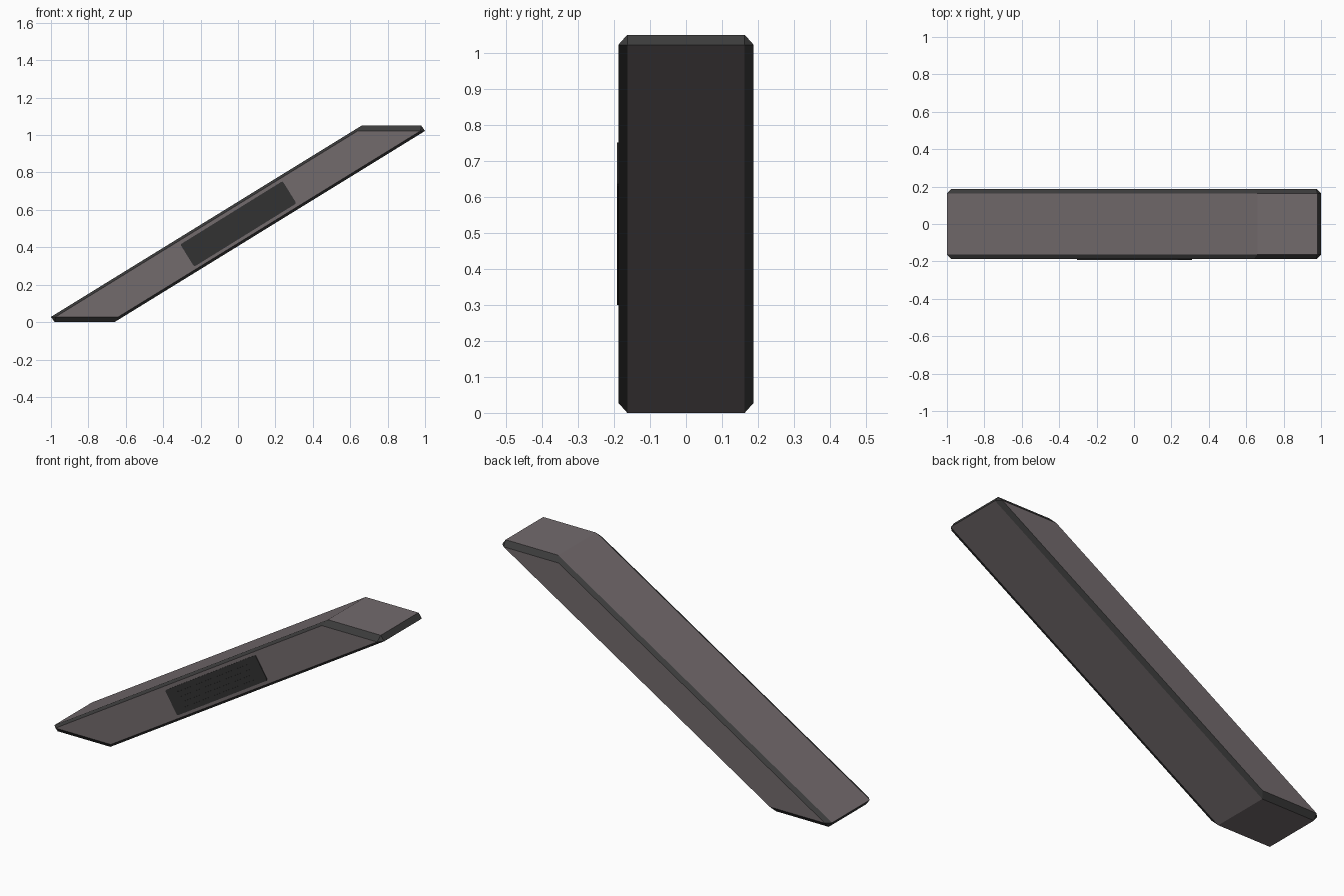
import bpy, bmesh, math
from mathutils import Matrix, Vector

if "Cube" in bpy.data.objects:
    bpy.data.objects.remove(bpy.data.objects["Cube"])


def material(name, color):
    m = bpy.data.materials.new(name)
    m.diffuse_color = (*color, 1)
    m.use_nodes = True
    m.node_tree.nodes["Principled BSDF"].inputs["Base Color"].default_value = m.diffuse_color
    return m


PANEL = material("panel_grey", (0.17, 0.145, 0.152))
TRIM = material("dark_trim", (0.045, 0.045, 0.045))
PLATE = material("plate_dark", (0.032, 0.032, 0.032))


def add_object(name, bm, mats):
    me = bpy.data.meshes.new(name)
    bm.to_mesh(me)
    bm.free()
    for m in mats:
        me.materials.append(m)
    ob = bpy.data.objects.new(name, me)
    bpy.context.collection.objects.link(ob)
    return ob


# Slanted beam: chamfered parallelogram prism, point-symmetric about (0, 0.525)
H = 1.05
# lower two corners: (x, z, half depth) for side panel, slanted face, end face
half = [(-0.975, 0.028, 0.188), (-1.0, 0.028, 0.163), (-0.98, 0, 0.163),
        (-0.64, 0.028, 0.188), (-0.615, 0.028, 0.163), (-0.66, 0, 0.163)]
bm = bmesh.new()
for x, z, y in half:
    for s in (-1, 1):
        bm.verts.new((x, s * y, z))
        bm.verts.new((-x, s * y, H - z))
bmesh.ops.convex_hull(bm, input=bm.verts[:])
bmesh.ops.dissolve_limit(bm, angle_limit=0.03, verts=bm.verts[:], edges=bm.edges[:])
bmesh.ops.recalc_face_normals(bm, faces=bm.faces[:])
for f in bm.faces:
    f.material_index = 0 if f.calc_area() > 0.085 else 1
add_object("slanted_beam", bm, [PANEL, TRIM])

# Placement frame for parts on the front panel
FRAME = Matrix.Translation((0.002, -0.188, 0.525)) @ Matrix.Rotation(-math.radians(31.8), 4, 'Y')


def box(bm, center, size):
    mat = FRAME @ Matrix.Translation(center) @ Matrix.Diagonal((*size, 1))
    return bmesh.ops.create_cube(bm, size=1, matrix=mat)["verts"]


# Front plate with clipped corners
bm = bmesh.new()
box(bm, (0, 0.003, 0), (0.643, 0.014, 0.14))
axis = FRAME.to_3x3() @ Vector((0, 1, 0))
corners = [e for e in bm.edges
           if abs((e.verts[0].co - e.verts[1].co).normalized().dot(axis)) > 0.99]
bmesh.ops.bevel(bm, geom=corners, offset=0.008, segments=2, profile=0.5, affect='EDGES')
plate = add_object("front_plate", bm, [PLATE])

# Thin slots cut along the plate
bm = bmesh.new()
for i in range(4):
    box(bm, (0, -0.004, -0.042 + 0.028 * i), (0.5, 0.006, 0.003))
cutter = add_object("slot_cutter", bm, [PLATE])
cutter.hide_render = True
cutter.hide_viewport = True
mod = plate.modifiers.new("slots", 'BOOLEAN')
mod.object = cutter
mod.operation = 'DIFFERENCE'
mod.solver = 'EXACT'
